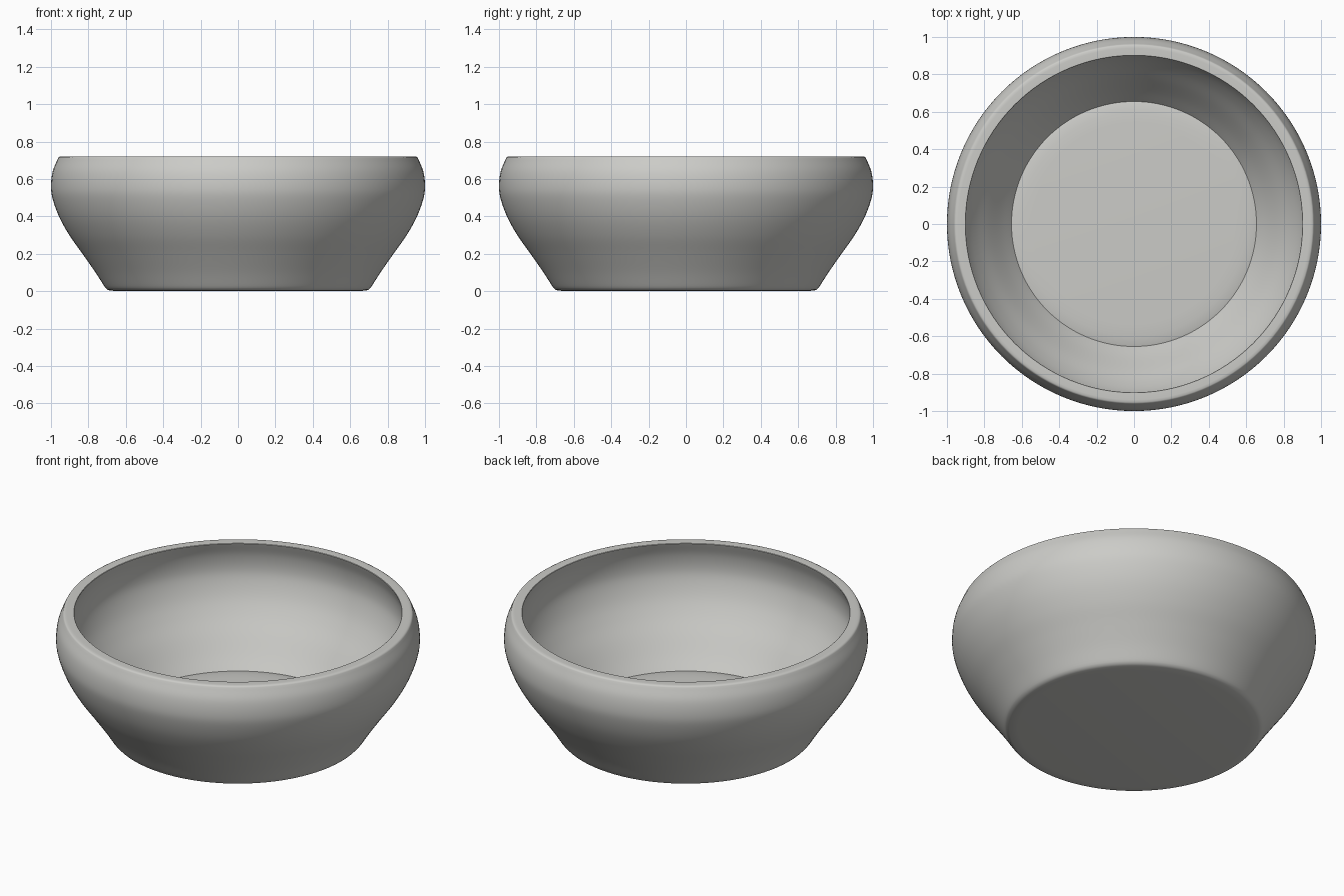
import bpy, bmesh, math
from mathutils import Vector

if "Cube" in bpy.data.objects:
    bpy.data.objects.remove(bpy.data.objects["Cube"])

SEGMENTS = 128


def smooth_curve(pts, steps=6):
    """Catmull-Rom interpolation through (radius, height) points."""
    p = [Vector(q) for q in pts]
    p = [2 * p[0] - p[1]] + p + [2 * p[-1] - p[-2]]
    out = []
    for i in range(1, len(p) - 2):
        a, b, c, d = p[i - 1:i + 3]
        for s in range(steps):
            t = s / steps
            out.append(0.5 * (2 * b + (c - a) * t + (2 * a - 5 * b + 4 * c - d) * t**2
                              + (3 * b - a - 3 * c + d) * t**3))
    return out + [p[-2]]


def lathe(name, profile, mat):
    """Revolve a profile that starts and ends on the z axis."""
    bm = bmesh.new()
    rings = []
    for r, z in profile:
        if r < 1e-5:
            rings.append([bm.verts.new((0, 0, z))] * SEGMENTS)
        else:
            rings.append([bm.verts.new((r * math.cos(2 * math.pi * k / SEGMENTS),
                                        r * math.sin(2 * math.pi * k / SEGMENTS), z))
                          for k in range(SEGMENTS)])
    for lo, hi in zip(rings, rings[1:]):
        for k in range(SEGMENTS):
            n = (k + 1) % SEGMENTS
            bm.faces.new(dict.fromkeys((lo[k], lo[n], hi[n], hi[k])))
    bmesh.ops.recalc_face_normals(bm, faces=bm.faces)
    mesh = bpy.data.meshes.new(name)
    bm.to_mesh(mesh)
    bm.free()
    mesh.materials.append(mat)
    obj = bpy.data.objects.new(name, mesh)
    bpy.context.collection.objects.link(obj)
    bpy.context.view_layer.objects.active = obj
    obj.select_set(True)
    bpy.ops.object.shade_smooth_by_angle(angle=math.radians(42))
    return obj


grey = bpy.data.materials.new("warm light grey")
grey.diffuse_color = (0.6, 0.6, 0.575, 1)
grey.use_nodes = True
grey.node_tree.nodes["Principled BSDF"].inputs["Base Color"].default_value = grey.diffuse_color

# underside with a softly rounded foot edge
foot = [(0, 0), (0.64, 0.0), (0.685, 0.004), (0.70, 0.009), (0.71, 0.02)]
# outer wall flaring out, then turning in to the rim
outer = smooth_curve([(0.717, 0.03), (0.765, 0.105), (0.83, 0.198), (0.9, 0.297),
                      (0.955, 0.395), (0.99, 0.49), (1.0, 0.56), (0.991, 0.64), (0.962, 0.712)])
# flat rim with rounded outer edge
rim = [(0.959, 0.717), (0.953, 0.72), (0.94, 0.721), (0.902, 0.72)]
# inner wall down to the floor crease
inner = smooth_curve([(0.9, 0.718), (0.927, 0.64), (0.937, 0.56), (0.928, 0.49),
                      (0.895, 0.4), (0.845, 0.315), (0.775, 0.22), (0.71, 0.13), (0.655, 0.06)])
# slightly raised floor
floor = [(0.64, 0.064), (0.6, 0.069), (0.54, 0.072), (0, 0.072)]

lathe("bowl", foot + outer + rim + inner + floor, grey)
